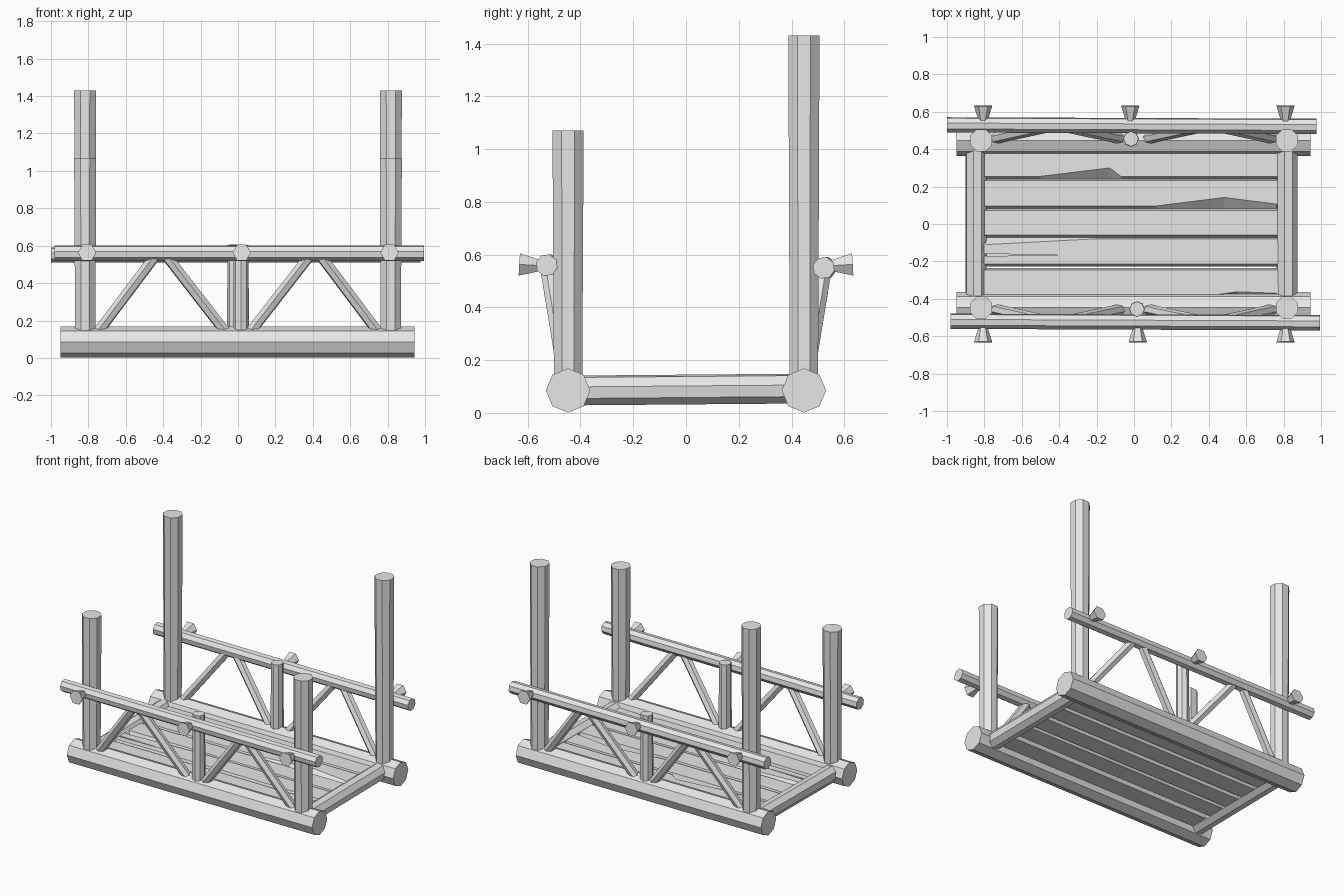
import bpy, bmesh
from math import pi, cos, sin
from mathutils import Vector

cube = bpy.data.objects.get("Cube")
if cube:
    bpy.data.objects.remove(cube, do_unlink=True)

wood = bpy.data.materials.new("grey_wood")
wood.use_nodes = True
GREY = (0.8, 0.8, 0.8, 1)
wood.diffuse_color = GREY
wood.node_tree.nodes["Principled BSDF"].inputs["Base Color"].default_value = GREY


def loft(name, rings):
    """Skin a list of closed rings and cap both ends."""
    bm = bmesh.new()
    loops = [[bm.verts.new(p) for p in ring] for ring in rings]
    n = len(loops[0])
    for a, b in zip(loops, loops[1:]):
        for i in range(n):
            j = (i + 1) % n
            bm.faces.new((a[i], a[j], b[j], b[i]))
    bm.faces.new(loops[0])
    bm.faces.new(loops[-1])
    bmesh.ops.recalc_face_normals(bm, faces=bm.faces)
    mesh = bpy.data.meshes.new(name)
    bm.to_mesh(mesh)
    bm.free()
    mesh.materials.append(wood)
    obj = bpy.data.objects.new(name, mesh)
    bpy.context.collection.objects.link(obj)
    return obj


def log(name, start, end, r1, r2=None, sides=8, turn=0.0):
    """Faceted pole between two points; turn is a fraction of one side."""
    a, b = Vector(start), Vector(end)
    d = (b - a).normalized()
    u = Vector((1, 0, 0)) if abs(d.z) > 0.99 else d.cross(Vector((0, 0, 1))).normalized()
    v = u.cross(d)
    rings = []
    for c, r in ((a, r1), (b, r2 or r1)):
        angles = [(k + turn) * 2 * pi / sides for k in range(sides)]
        rings.append([c + r * (cos(t) * u + sin(t) * v) for t in angles])
    return loft(name, rings)


# Both long sides: s = -1 front, s = 1 back
for s, side, height in ((-1, "front", 1.07), (1, "back", 1.43)):
    y, rail_y, rail_z = 0.447 * s, 0.525 * s, 0.555 - 0.005 * s
    log(side + "_base_beam", (-0.95, y, 0.085), (0.943, y, 0.085), 0.084)
    log(side + "_rail", (-0.99 - 0.01 * s, rail_y + 0.005, rail_z),
        (0.985 - 0.01 * s, rail_y - 0.003, rail_z), 0.042, turn=0.3)
    mid = -0.016 * s
    log(side + "_middle_post", (mid, 0.455 * s, 0.13), (mid, 0.455 * s, 0.605), 0.043, 0.04)
    for m, hand in ((-1, "right"), (1, "left")):
        x = 0.817 * m
        log(f"{side}_{hand}_post", (x, y, 0.1), (x, y, height), 0.058, 0.064, turn=0.5)
        # Diagonal braces lean outward to meet the rail
        for part, low, high in (("outer", 0.755, 0.435), ("inner", 0.06, 0.39)):
            log(f"{side}_{hand}_{part}_brace", (low * m, 0.455 * s, 0.13),
                (high * m, rail_y, 0.555), 0.03, sides=6)
    # Flared pegs pin the rail to the posts
    for i, x in enumerate((-0.807, -0.02 * s, 0.81)):
        log(f"{side}_peg_{i + 1}", (x, 0.632 * s, 0.563), (x, 0.5 * s, 0.555),
            0.049, 0.008, sides=6)

# End beams under the posts
for x, hand in ((-0.845, "right"), (0.818, "left")):
    log(hand + "_end_beam", (x, -0.42, 0.085), (x, 0.42, 0.092), 0.058, turn=0.3)


# Deck planks with sloped edges; chips widen one edge slope along the length
def plank(name, y0, y1, edge=0, chips=()):
    stations = [(-0.82, 0)] + list(chips) + [(0.79, 0)]
    rings = []
    for x, cut in stations:
        low_cut = cut if edge < 0 else 0
        high_cut = cut if edge > 0 else 0
        rings.append([(x, y0 - 0.014, 0.085), (x, y0 + 0.004, 0.06), (x, y1 - 0.004, 0.06),
                      (x, y1 + 0.01, 0.085), (x, y1 - high_cut, 0.118),
                      (x, y0 + low_cut, 0.118)])
    return loft(name, rings)


plank("plank_1", 0.255, 0.39, -1, ((-0.5, 0), (-0.13, 0.045), (-0.07, 0)))
plank("plank_2", 0.097, 0.232, -1, ((0.12, 0), (0.48, 0.045), (0.76, 0.01)))
plank("plank_3", -0.06, 0.072)
split_plank = plank("plank_4", -0.213, -0.08, 1, ((-0.79, 0.03), (-0.22, 0)))
plank("plank_5", -0.39, -0.245, -1, ((0.36, 0), (0.55, 0.028), (0.76, 0.02)))

# Long tapering split in one plank
cutter = loft("split_cutter", [[(-0.9, -0.172, z), (-0.9, -0.157, z), (-0.4, -0.167, z)]
                               for z in (0.09, 0.2)])
cutter.hide_render = True
cutter.hide_set(True)
split = split_plank.modifiers.new("split", "BOOLEAN")
split.operation = "DIFFERENCE"
split.object = cutter
